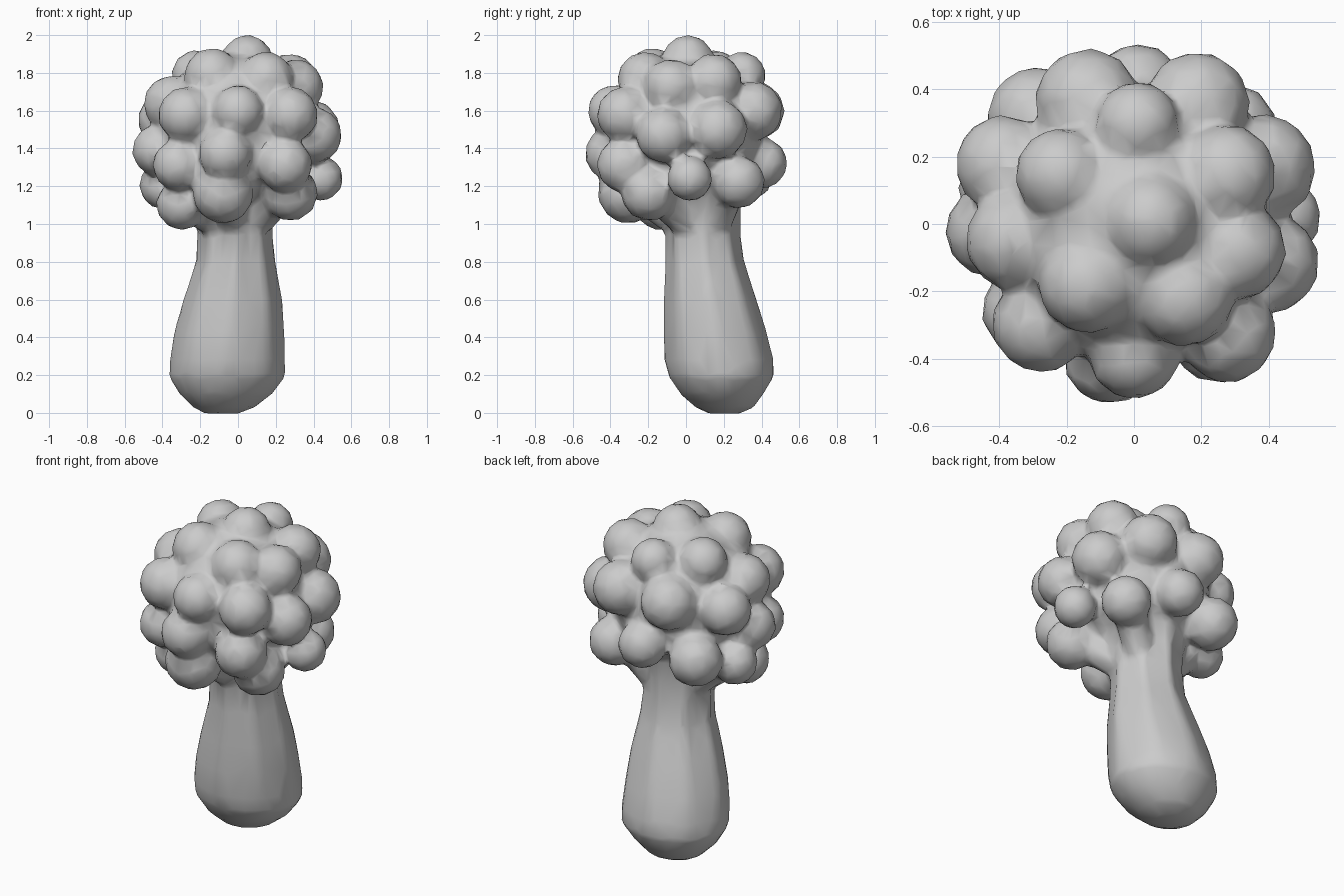
import bpy, bmesh, math
from mathutils import Vector, Matrix

bm = bmesh.new()

# Helpers: a slightly flattened ball facing out of the crown, a loft, a tapered branch
def ball(c, r, sub=2, wide=1.0):
    rot = (Vector(c) - Vector((0, 0, 1.47))).to_track_quat('Z', 'Y').to_matrix().to_4x4()
    m = Matrix.Translation(c) @ rot @ Matrix.Diagonal((wide, wide, 1, 1))
    bmesh.ops.create_icosphere(bm, subdivisions=sub, radius=r, matrix=m)

def loft(rings):
    for a, b in zip(rings, rings[1:]):
        n = len(a)
        for i in range(n):
            bm.faces.new((a[i], a[(i + 1) % n], b[(i + 1) % n], b[i]))
    bm.faces.new(rings[0][::-1])
    bm.faces.new(rings[-1])

def branch(p, q, r0, r1, n=12):
    p, q = Vector(p), Vector(q)
    rot = (q - p).to_track_quat('Z', 'Y')
    rings = []
    for t in (0, 0.5, 1):
        c, r = p.lerp(q, t), r0 + (r1 - r0) * t
        rings.append([bm.verts.new(c + rot @ Vector((r * math.cos(a), r * math.sin(a), 0)))
                      for a in (2 * math.pi * i / n for i in range(n))])
    loft(rings)

# Stalk: height, min x, max x, min y, max y, flute depth
profile = [
    (-0.005, -0.17, 0.00, 0.12, 0.28, 0),
    (0.03, -0.24, 0.09, 0.05, 0.36, 0),
    (0.10, -0.31, 0.18, -0.03, 0.41, 0),
    (0.19, -0.365, 0.25, -0.09, 0.465, 0.01),
    (0.28, -0.36, 0.25, -0.115, 0.465, 0.03),
    (0.42, -0.34, 0.247, -0.12, 0.43, 0.05),
    (0.60, -0.29, 0.235, -0.12, 0.375, 0.07),
    (0.80, -0.225, 0.20, -0.11, 0.31, 0.10),
    (0.95, -0.215, 0.185, -0.115, 0.29, 0.12),
    (1.06, -0.225, 0.195, -0.15, 0.29, 0.12),
    (1.25, -0.30, 0.28, -0.25, 0.30, 0.03),
]
rings = []
for z, x0, x1, y0, y1, f in profile:
    ring = []
    for i in range(40):
        a = 2 * math.pi * i / 40
        k = 1 - f * (0.5 - 0.5 * math.cos(8 * a))
        ring.append(bm.verts.new(((x0 + x1) / 2 + k * (x1 - x0) / 2 * math.cos(a),
                                  (y0 + y1) / 2 + k * (y1 - y0) / 2 * math.sin(a), z)))
    rings.append(ring)
loft(rings)

# Crown core
ball((0, 0, 1.50), 0.42, 3)

# Florets: x, y, z, radius, listed from the top down
florets = [
    (0.05, 0.01, 1.87, 0.13),
    (-0.22, 0.15, 1.79, 0.13), (-0.14, -0.18, 1.79, 0.14), (0.15, -0.22, 1.77, 0.14),
    (0.01, 0.30, 1.79, 0.12), (0.28, 0.15, 1.76, 0.14), (0.31, -0.08, 1.73, 0.14),
    (0.00, -0.39, 1.60, 0.13), (0.28, -0.33, 1.58, 0.14), (-0.28, -0.30, 1.58, 0.14),
    (-0.36, -0.05, 1.64, 0.14), (-0.39, 0.18, 1.55, 0.14), (-0.14, 0.37, 1.60, 0.15),
    (0.19, 0.36, 1.60, 0.15), (0.39, 0.17, 1.50, 0.15), (0.41, -0.12, 1.47, 0.14),
    (-0.07, -0.40, 1.37, 0.135), (0.25, -0.33, 1.31, 0.14), (-0.32, -0.26, 1.31, 0.13),
    (-0.43, -0.02, 1.39, 0.13), (-0.29, 0.32, 1.27, 0.145),
    (0.01, 0.405, 1.32, 0.13), (0.44, 0.02, 1.24, 0.115),
]
lower = [
    (-0.08, -0.31, 1.16, 0.155), (0.28, -0.20, 1.16, 0.14), (-0.30, -0.14, 1.10, 0.13),
    (-0.40, 0.10, 1.20, 0.12), (0.29, 0.28, 1.22, 0.135),
]
for x, y, z, r in florets + lower:
    ball((x, y, z), r + 0.004, wide=1.04)

# Short branches flaring out of the stalk to the lowest florets
for x, y, z, r in lower:
    branch((x * 0.2, 0.09 + y * 0.2, 0.96), (x * 0.85, y * 0.85, z + 0.02), 0.08, 0.10)

bmesh.ops.recalc_face_normals(bm, faces=bm.faces)
mesh = bpy.data.meshes.new("floret_tree")
bm.to_mesh(mesh)
bm.free()
tree = bpy.data.objects.new("floret_tree", mesh)
bpy.context.collection.objects.link(tree)

# Fuse the parts into one skin, soften the creases, then thin to a coarser mesh
rm = tree.modifiers.new("fuse", 'REMESH')
rm.mode = 'VOXEL'
rm.voxel_size = 0.018
rm.use_smooth_shade = True
sm = tree.modifiers.new("soften", 'SMOOTH')
sm.factor = 0.5
sm.iterations = 6
dec = tree.modifiers.new("thin", 'DECIMATE')
dec.ratio = 0.1
